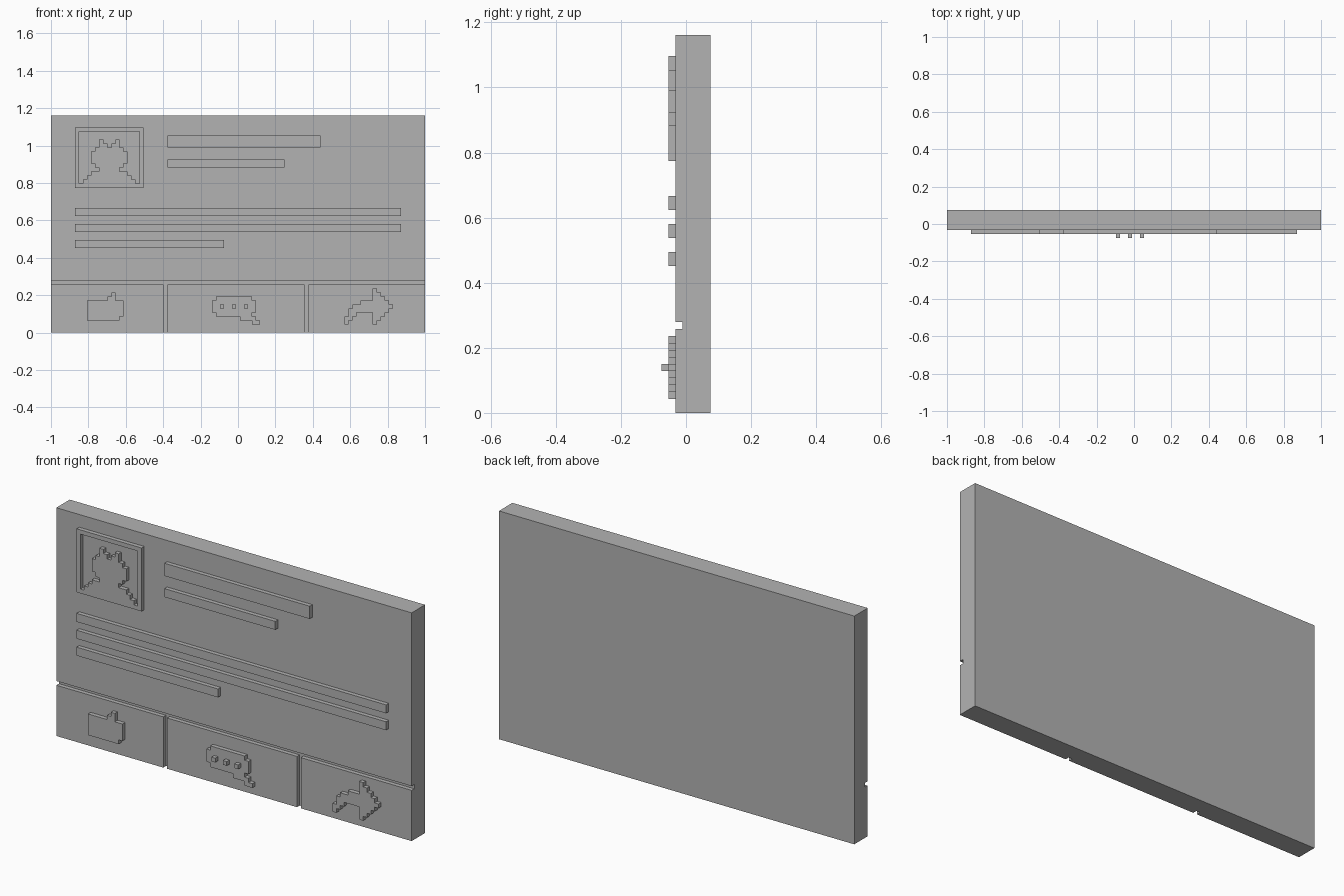
import bpy, bmesh, math

default = bpy.data.objects.get("Cube")
if default:
    bpy.data.objects.remove(default, do_unlink=True)

U = 2 / 93                 # one pixel of the design
W, H, DEPTH = 93, 54, 5    # panel size in pixels
BACK = 3.5 * U
FRONT = BACK - DEPTH * U   # y of the panel's front face

grey = bpy.data.materials.new("plain_grey")
grey.use_nodes = True
colour = (0.45, 0.45, 0.45, 1)
grey.diffuse_color = colour
grey.node_tree.nodes["Principled BSDF"].inputs["Base Color"].default_value = colour


def span(z, x0, x1, rows=1):
    """Pixels of a block that starts at row z and runs from x0 to x1."""
    return {(x, r) for r in range(z, z + rows) for x in range(x0, x1)}


def relief(name, pixels, y_front, y_back):
    """Solid pixel silhouette between two depths."""
    bm = bmesh.new()
    verts = {}

    def corner(x, z):
        if (x, z) not in verts:
            verts[x, z] = bm.verts.new((x * U - 1, y_back, z * U))
        return verts[x, z]

    for x, z in sorted(pixels):
        bm.faces.new([corner(x, z), corner(x + 1, z),
                      corner(x + 1, z + 1), corner(x, z + 1)])
    bmesh.ops.dissolve_limit(bm, angle_limit=math.radians(1),
                             verts=bm.verts[:], edges=bm.edges[:])
    out = bmesh.ops.extrude_face_region(bm, geom=bm.faces[:])
    moved = [g for g in out["geom"] if isinstance(g, bmesh.types.BMVert)]
    bmesh.ops.translate(bm, verts=moved, vec=(0, y_front - y_back, 0))
    rim = [e for e in bm.edges if e.is_boundary]
    if rim:
        bmesh.ops.holes_fill(bm, edges=rim)
    bmesh.ops.recalc_face_normals(bm, faces=bm.faces[:])
    mesh = bpy.data.meshes.new(name)
    bm.to_mesh(mesh)
    bm.free()
    mesh.materials.append(grey)
    obj = bpy.data.objects.new(name, mesh)
    bpy.context.collection.objects.link(obj)
    return obj


def raised(name, pixels, level=1):
    """Relief standing on the panel, sunk slightly into it."""
    return relief(name, pixels, FRONT - level * U, FRONT + 0.2 * U)


# Panel with grooves that divide off three buttons
panel = relief("panel", span(0, 0, W, H), FRONT, BACK)
groove = span(12, -1, W + 1) | span(-1, 28, 29, 13) | span(-1, 63, 64, 13)
cutter = relief("groove_cutter", groove, FRONT - U, FRONT + U)
cutter.hide_render = True
cut = panel.modifiers.new("grooves", "BOOLEAN")
cut.operation, cut.solver, cut.object = "DIFFERENCE", "EXACT", cutter
bpy.context.view_layer.update()
graph = bpy.context.evaluated_depsgraph_get()
carved = bpy.data.meshes.new_from_object(panel.evaluated_get(graph))
panel.modifiers.clear()
panel.data = carved
bpy.data.objects.remove(cutter, do_unlink=True)

# Portrait frame and eared figure
raised("portrait_frame", span(36, 6, 23, 15) - span(37, 7, 22, 13))
figure = (span(37, 8, 21) | span(38, 9, 20) | span(39, 10, 19)
          | span(40, 12, 17) | span(41, 11, 18) | span(42, 10, 19, 3)
          | span(45, 11, 18))
for ear in (span(46, 12, 14) | span(47, 12, 13),
            span(46, 15, 17) | span(47, 16, 17)):
    figure |= ear
raised("portrait_figure", figure)

# Text bars
bars = {"title_bar": (46, 29, 67, 3), "subtitle_bar": (41, 29, 58, 2),
        "text_line_top": (29, 6, 87, 2), "text_line_middle": (25, 6, 87, 2),
        "text_line_bottom": (21, 6, 43, 2)}
for name, block in bars.items():
    raised(name, span(*block))

# Thumbs-up icon
raised("thumb_icon", span(3, 9, 17) | span(4, 9, 18, 4)
       | span(8, 14, 16) | span(9, 15, 16))

# Speech bubble icon with three dots
raised("bubble_icon", span(2, 50, 52) | span(3, 47, 51) | span(4, 41, 50)
       | span(5, 40, 51, 3) | span(8, 41, 50))
for i in range(3):
    x = 42 + 3 * i
    raised(f"bubble_dot_{i + 1}", span(6, x, x + 1), 2)

# Curved arrow icon: stepped head, then shaft and tail
arrow = set()
for row in range(2, 11):
    arrow |= span(row, 80, 85 - abs(row - 6))
arrow |= (span(7, 77, 80) | span(6, 75, 80) | span(5, 74, 80)
          | span(4, 74, 76) | span(3, 73, 75) | span(2, 73, 74))
raised("arrow_icon", arrow)
